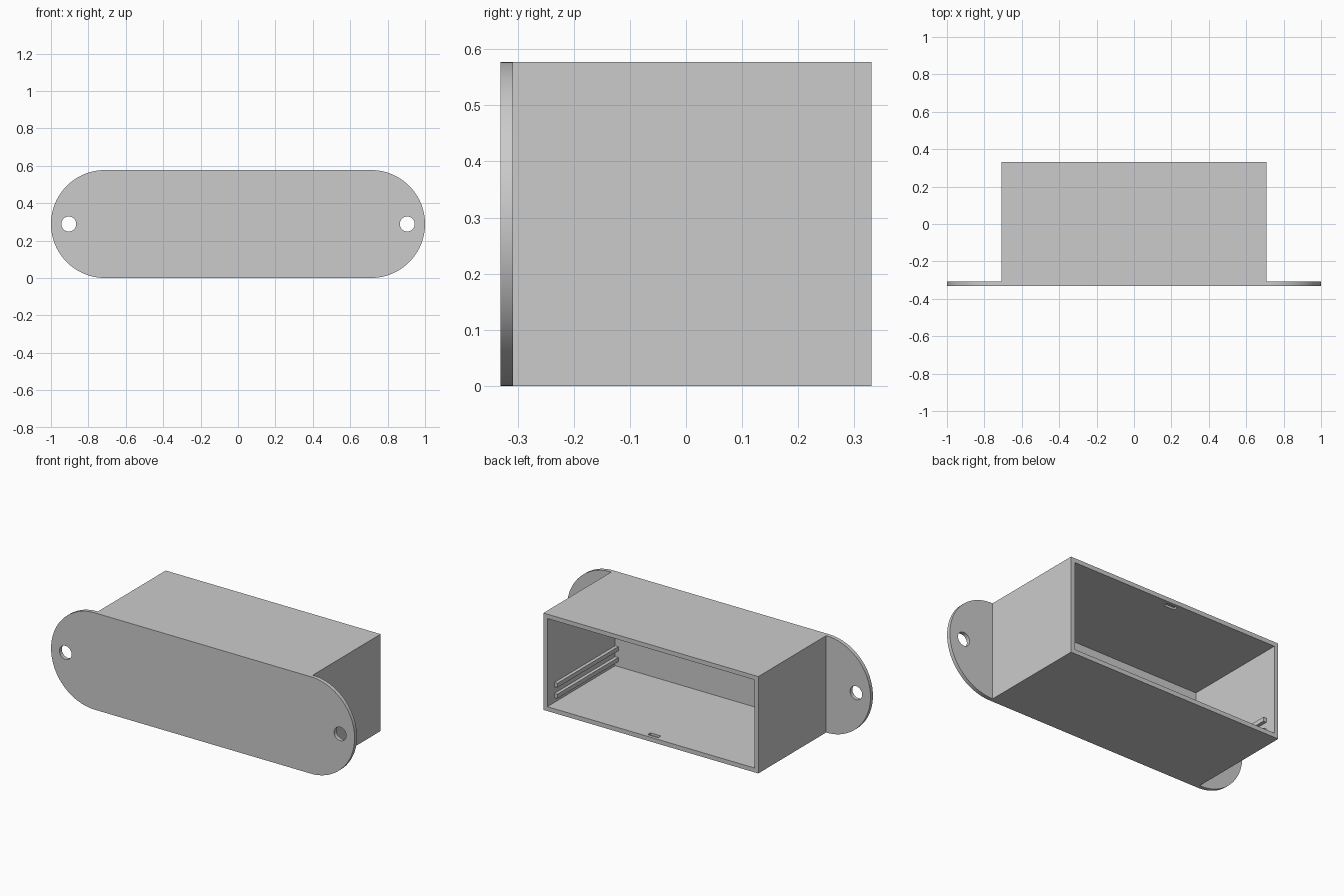
import bpy
import bmesh
import math
from mathutils import Matrix, Vector

cube = bpy.data.objects.get("Cube")
if cube:
    bpy.data.objects.remove(cube, do_unlink=True)

# Main sizes
HEIGHT = 0.577
RADIUS = HEIGHT / 2
BODY_X = 0.708
FRONT, SEAT, BACK = -0.331, -0.308, 0.331
WALL = 0.026

grey = bpy.data.materials.new("light grey plastic")
grey.use_nodes = True
color = (0.6, 0.6, 0.6, 1)
grey.diffuse_color = color
grey.node_tree.nodes["Principled BSDF"].inputs["Base Color"].default_value = color


def make_object(name, bm):
    bmesh.ops.recalc_face_normals(bm, faces=bm.faces)
    mesh = bpy.data.meshes.new(name)
    bm.to_mesh(mesh)
    bm.free()
    mesh.materials.append(grey)
    obj = bpy.data.objects.new(name, mesh)
    bpy.context.collection.objects.link(obj)
    return obj


def box(name, low, high):
    low, high = Vector(low), Vector(high)
    bm = bmesh.new()
    bmesh.ops.create_cube(bm, size=1, matrix=Matrix.Translation((low + high) / 2)
                          @ Matrix.Diagonal((*(high - low), 1)))
    return make_object(name, bm)


def activate(obj):
    bpy.ops.object.select_all(action="DESELECT")
    obj.select_set(True)
    bpy.context.view_layer.objects.active = obj


def cut(target, cutter):
    cutter.hide_render = True
    mod = target.modifiers.new("cut", "BOOLEAN")
    mod.operation = "DIFFERENCE"
    mod.solver = "EXACT"
    mod.object = cutter
    activate(target)
    bpy.ops.object.modifier_apply(modifier=mod.name)
    bpy.data.objects.remove(cutter, do_unlink=True)


# Faceplate: rounded slot outline pushed back to the seat plane
bm = bmesh.new()
outline = []
for side in (1, -1):
    for i in range(49):
        a = math.pi * (i / 48 - 0.5)
        outline.append(bm.verts.new((side * (1 - RADIUS + RADIUS * math.cos(a)), FRONT,
                                     RADIUS + side * RADIUS * math.sin(a))))
face = bm.faces.new(outline)
sweep = bmesh.ops.extrude_face_region(bm, geom=[face], use_keep_orig=True)
moved = [v for v in sweep["geom"] if isinstance(v, bmesh.types.BMVert)]
bmesh.ops.translate(bm, verts=moved, vec=(0, SEAT - FRONT, 0))
faceplate = make_object("faceplate", bm)

# Screw holes in both ears
for side in (1, -1):
    bm = bmesh.new()
    bmesh.ops.create_cone(bm, cap_ends=True, segments=48, radius1=0.04, radius2=0.04, depth=0.2,
                          matrix=Matrix.Translation((side * 0.905, FRONT, RADIUS))
                          @ Matrix.Rotation(math.pi / 2, 4, "X"))
    cut(faceplate, make_object("hole_cutter", bm))
activate(faceplate)
bpy.ops.object.shade_smooth_by_angle(angle=math.radians(30))

# Housing walls, open at the back
housing = box("housing", (-BODY_X, SEAT, 0), (BODY_X, BACK, HEIGHT))
cut(housing, box("cavity_cutter", (WALL - BODY_X, SEAT - 0.1, WALL),
                 (BODY_X - WALL, BACK + 0.1, HEIGHT - WALL)))

# Shallow snap grooves in the floor and ceiling near the opening
cut(housing, box("groove_cutter", (-0.035, 0.285, WALL / 2),
                 (0.035, 0.312, HEIGHT - WALL / 2)))

# Pairs of guide rails on the inner side walls
for side, label in ((1, "left"), (-1, "right")):
    for level, z in (("lower", 0.055), ("upper", 0.12)):
        xs = sorted((side * (BODY_X - WALL), side * (BODY_X - WALL - 0.02)))
        box(f"{label}_{level}_rail", (xs[0], SEAT, z), (xs[1], 0.265, z + 0.025))
